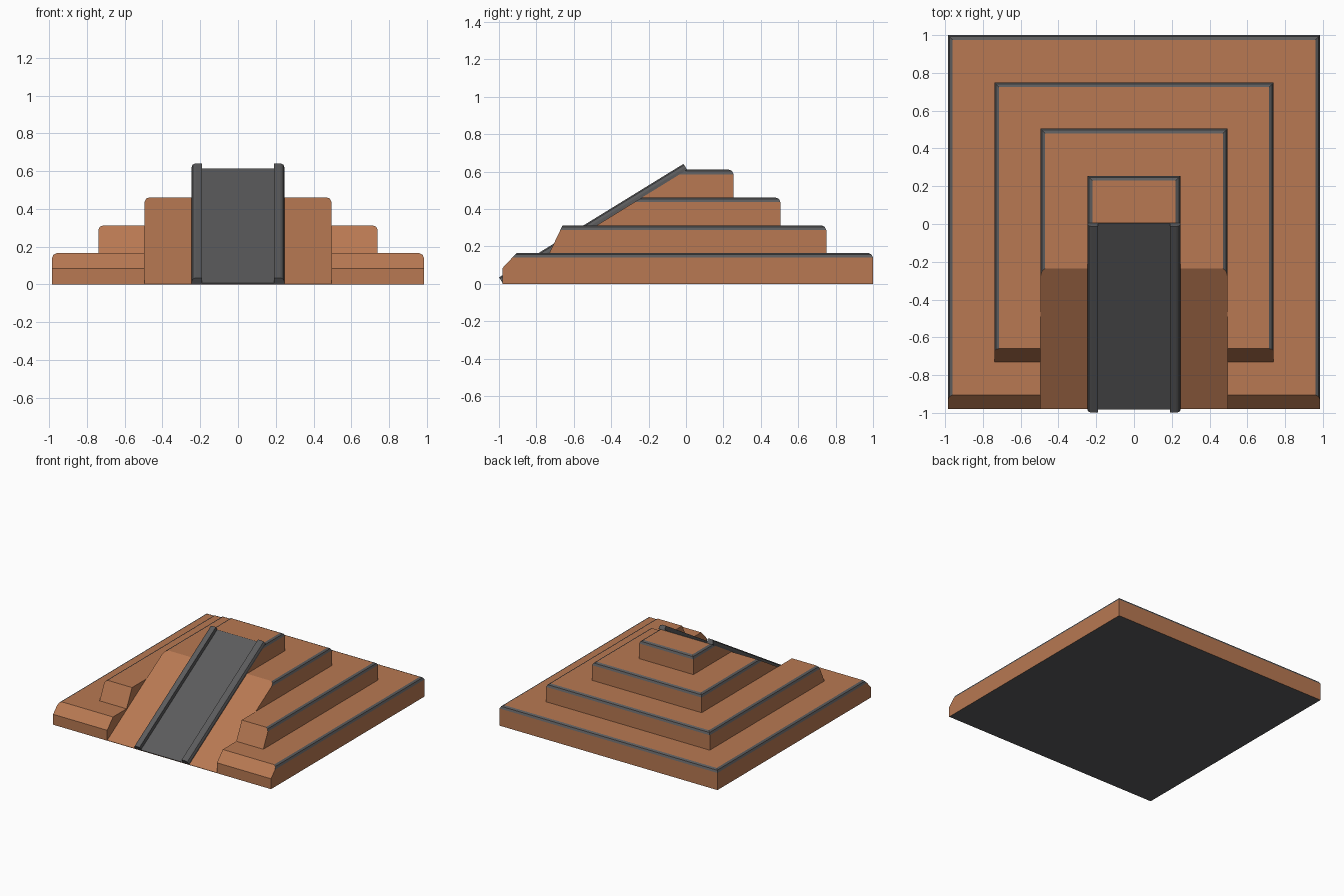
import bpy, bmesh
from mathutils import Vector

if "Cube" in bpy.data.objects:
    bpy.data.objects.remove(bpy.data.objects["Cube"])

def material(name, col):
    m = bpy.data.materials.new(name)
    m.diffuse_color = (*col, 1)
    m.use_nodes = True
    m.node_tree.nodes["Principled BSDF"].inputs["Base Color"].default_value = m.diffuse_color
    return m

CLAY = material("clay orange", (0.48, 0.19, 0.085))
GREY = material("dark grey", (0.105, 0.105, 0.108))

def finish(name, bm, mats):
    bmesh.ops.recalc_face_normals(bm, faces=bm.faces)
    me = bpy.data.meshes.new(name)
    bm.to_mesh(me)
    bm.free()
    for m in mats:
        me.materials.append(m)
    ob = bpy.data.objects.new(name, me)
    bpy.context.collection.objects.link(ob)
    return ob

def loft(name, rings, mats, rule=lambda level, side: 0, bottom=0):
    """Bridge equal closed rings and cap both ends; rule gives the side colours."""
    bm = bmesh.new()
    vs = [[bm.verts.new(p) for p in r] for r in rings]
    n = len(vs[0])
    for i in range(len(vs) - 1):
        for k in range(n):
            f = bm.faces.new((vs[i][k], vs[i][(k + 1) % n],
                              vs[i + 1][(k + 1) % n], vs[i + 1][k]))
            f.material_index = rule(i, k)
    bm.faces.new(vs[0][::-1]).material_index = bottom
    bm.faces.new(vs[-1])
    return finish(name, bm, mats)

# Slope line of the stair ramp
SLOPE, FOOT = 0.615, -0.985
def ramp(y):
    return SLOPE * (y - FOOT)

# Wedge that cuts the stepped tiers down to the ramp
wedge = [(-1.2, ramp(-1.2)), (0.3, ramp(0.3)), (0.3, 1.2), (-1.2, 1.2)]
cutter = loft("ramp_cutter", [[(x, y, z) for y, z in wedge] for x in (-0.496, 0.496)],
              [CLAY, GREY])
cutter.hide_render = True

def tier(name, half, back, front, top, bottom):
    """Block with a front profile of (y, z) points and grey rounded back and side edges."""
    (ya, za), (yb, zb) = front[-2:]
    def front_y(z):
        return ya + (yb - ya) * (z - za) / (zb - za)
    levels = [(y, z, 0) for y, z in front[:-1]]
    levels += [(front_y(top - d), top - d, inset)
               for d, inset in ((0.025, 0), (0.008, 0.008), (0, 0.025))]
    rings = [[(-half + i, y, z), (half - i, y, z), (half - i, back - i, z),
              (-half + i, back - i, z)] for y, z, i in levels]
    last = len(rings) - 3
    ob = loft(name, rings, [CLAY, GREY],
              lambda lv, side: 1 if lv >= last and side != 0 else 0, bottom)
    mod = ob.modifiers.new("ramp", 'BOOLEAN')
    mod.operation, mod.object, mod.solver = 'DIFFERENCE', cutter, 'EXACT'
    bpy.context.view_layer.objects.active = ob
    bpy.ops.object.modifier_apply(modifier=mod.name)

tier("base_tier", 0.985, 1.0, [(-0.98, 0), (-0.98, 0.085), (-0.905, 0.165)], 0.165, 1)
tier("second_tier", 0.74, 0.75, [(-0.73, 0.165), (-0.66, 0.312)], 0.312, 0)
tier("third_tier", 0.495, 0.505, [(-0.7, 0.312), (-0.7, 0.461)], 0.461, 0)
tier("top_tier", 0.245, 0.255, [(-0.4, 0.461), (-0.4, 0.61)], 0.61, 0)
bpy.data.objects.remove(cutter)

# Parts swept along the ramp: section points are (x, height above the slope)
low, high = Vector((0, -0.98, ramp(-0.98))), Vector((0, 0.006, ramp(0.006)))
up = Vector((0, -SLOPE, 1)).normalized()
def sweep(name, section):
    loft(name, [[e + Vector((x, 0, 0)) + up * h for x, h in section]
                for e in (low, high)], [GREY])

sweep("stair_slab", [(-0.19, 0), (0.19, 0), (0.19, 0.005), (-0.19, 0.005)])
H = 0.037
rail = [(0.19, 0), (0.245, 0), (0.245, H - 0.022), (0.239, H - 0.007), (0.224, H), (0.19, H)]
for side, s in (("left", -1), ("right", 1)):
    sweep(side + "_rail", [(s * x, h) for x, h in rail])
